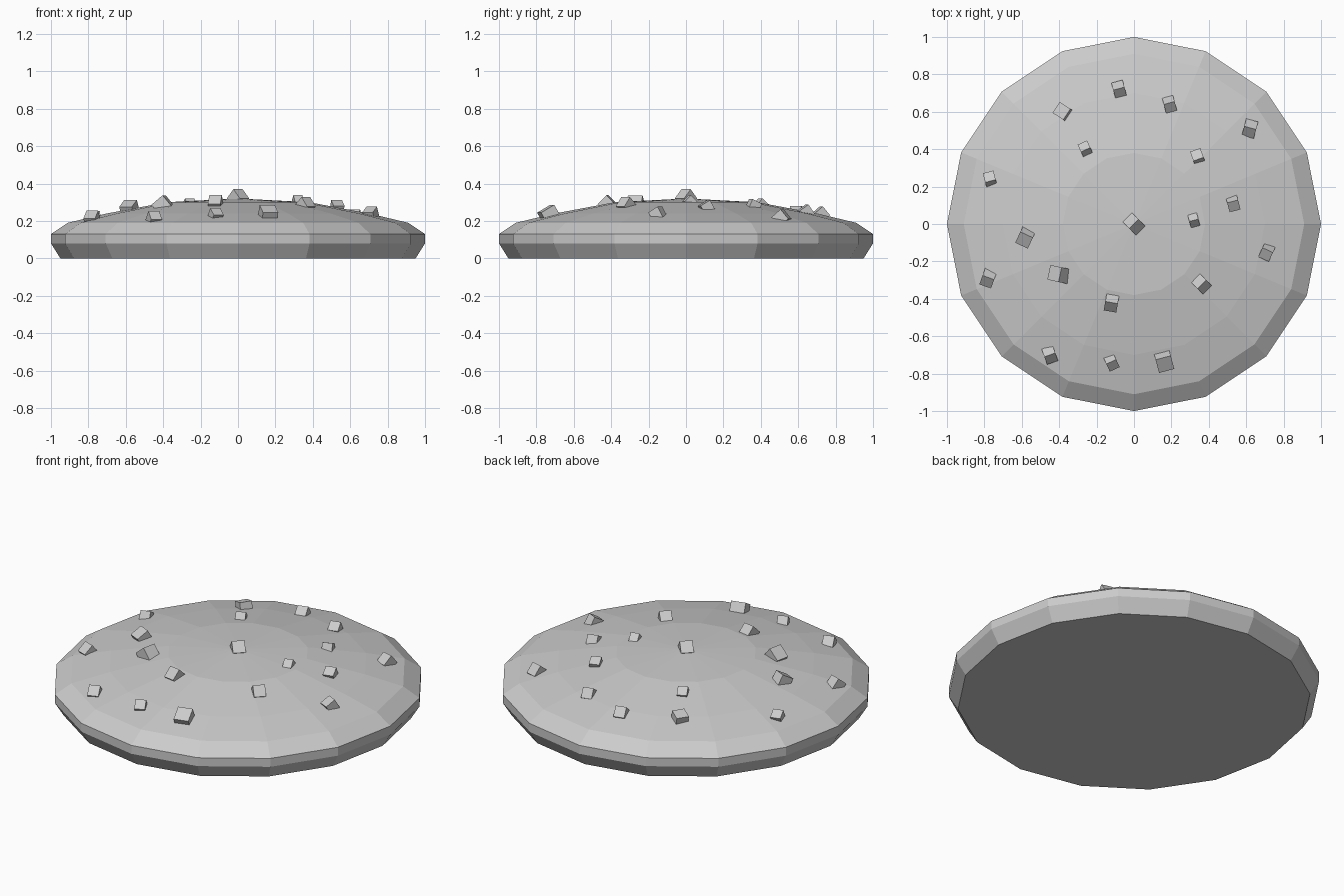
import bpy, bmesh
from math import radians, hypot
from mathutils import Matrix

if "Cube" in bpy.data.objects:
    bpy.data.objects.remove(bpy.data.objects["Cube"])

# Half profile of the biscuit: (radius, height) from the base to the dome
PROFILE = [(0.95, 0.0), (1.0, 0.08), (1.0, 0.13), (0.91, 0.19), (0.70, 0.24), (0.38, 0.30)]
TOP = 0.32


def new_object(name, bm):
    bmesh.ops.recalc_face_normals(bm, faces=bm.faces)
    mesh = bpy.data.meshes.new(name)
    bm.to_mesh(mesh)
    bm.free()
    ob = bpy.data.objects.new(name, mesh)
    bpy.context.collection.objects.link(ob)
    return ob


def surface_height(x, y):
    """Height of the dome at a point."""
    r = hypot(x, y)
    pts = [(0.0, TOP)] + PROFILE[:1:-1]
    for (r0, z0), (r1, z1) in zip(pts, pts[1:]):
        if r <= r1:
            return z0 + (z1 - z0) * (r - r0) / (r1 - r0)
    return 0.13


# Biscuit: 16-sided lathe
bm = bmesh.new()
rings = []
for r, z in PROFILE:
    ring = bmesh.ops.create_circle(bm, segments=16, radius=r,
                                   matrix=Matrix.Translation((0, 0, z)))
    rings.append(ring["verts"])
for a, b in zip(rings, rings[1:]):
    for i in range(16):
        j = (i + 1) % 16
        bm.faces.new((a[i], a[j], b[j], b[i]))
bm.faces.new(rings[0][::-1])
apex = bm.verts.new((0, 0, TOP))
for i in range(16):
    bm.faces.new((rings[-1][i], rings[-1][(i + 1) % 16], apex))
new_object("biscuit", bm)

# Chips: x, y, size, yaw, tilt of small cubes half sunk in the dome
CHIPS = [
    (-0.08, 0.72, .062, 15, -50), (-0.38, 0.60, .070, 57, -15),
    (0.19, 0.64, .060, 15, -55), (-0.26, 0.40, .055, 25, -40),
    (0.34, 0.36, .058, 20, -25), (0.62, 0.51, .066, -15, -50),
    (-0.77, 0.24, .058, 15, -30), (0.53, 0.11, .060, 15, -60),
    (0.32, 0.02, .050, 15, -45), (0.0, 0.0, .070, 45, -45),
    (-0.58, -0.07, .074, -25, -60), (-0.78, -0.29, .066, -20, -50),
    (-0.40, -0.27, .080, 78, -40), (-0.12, -0.42, .068, -10, -45),
    (0.36, -0.32, .066, 45, -40), (0.71, -0.15, .062, -25, -60),
    (-0.45, -0.70, .062, 20, -45), (-0.12, -0.74, .058, 25, -50),
    (0.16, -0.73, .084, 15, -60),
]
bm = bmesh.new()
for x, y, s, yaw, tilt in CHIPS:
    m = (Matrix.Translation((x, y, surface_height(x, y)))
         @ Matrix.Rotation(radians(yaw), 4, 'Z')
         @ Matrix.Rotation(radians(tilt), 4, 'X'))
    bmesh.ops.create_cube(bm, size=s, matrix=m)
new_object("chips", bm)
